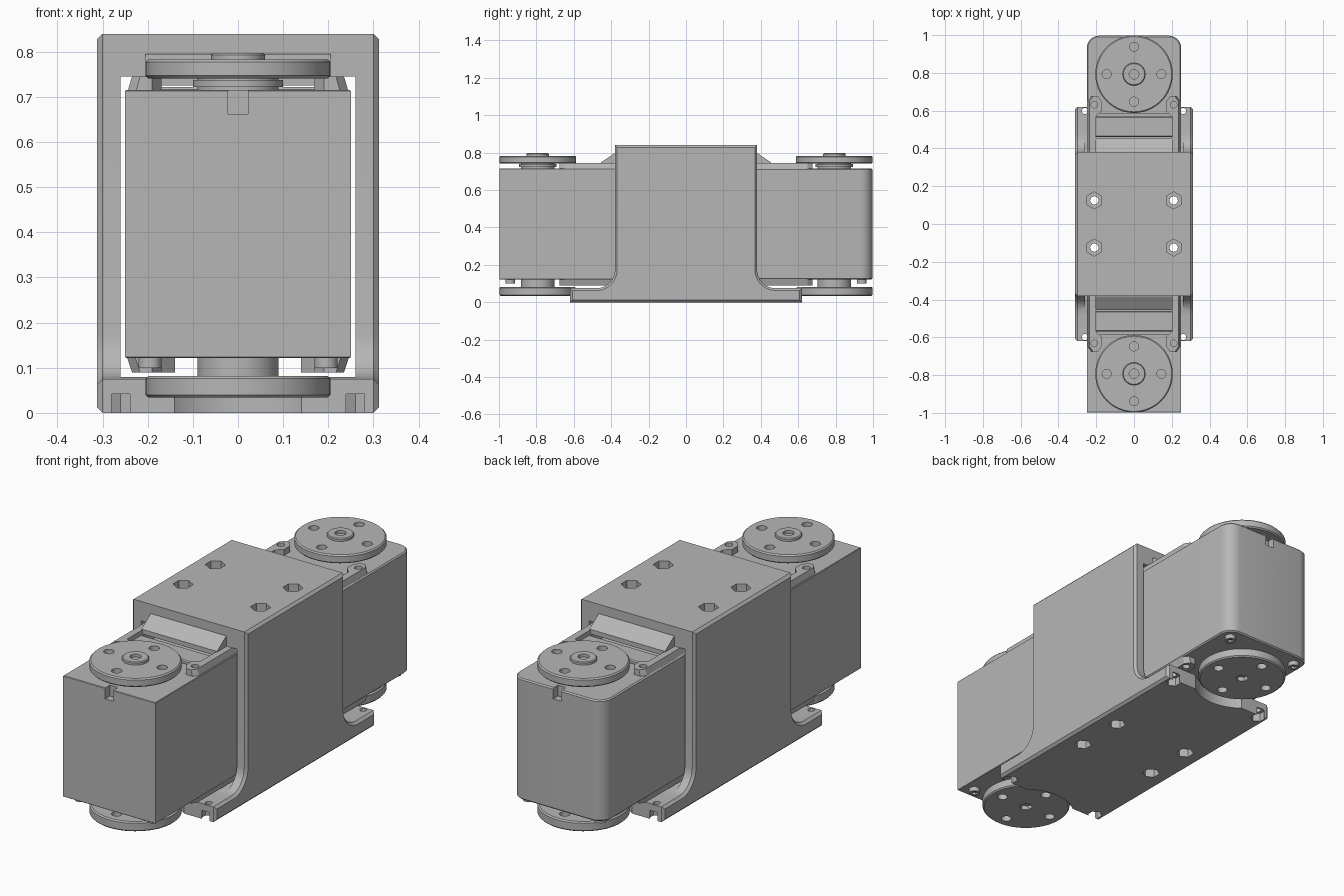
import bpy, bmesh, math
from mathutils import Matrix, Vector

cube = bpy.data.objects.get("Cube")
if cube:
    bpy.data.objects.remove(cube, do_unlink=True)

mat = bpy.data.materials.new("plain_grey")
mat.use_nodes = True
GREY = (0.47, 0.47, 0.47, 1)
mat.diffuse_color = GREY
mat.node_tree.nodes["Principled BSDF"].inputs["Base Color"].default_value = GREY


def finish(name, bm):
    """Turn a bmesh into a grey object with sharp edges kept."""
    bmesh.ops.recalc_face_normals(bm, faces=bm.faces)
    mesh = bpy.data.meshes.new(name)
    bm.to_mesh(mesh)
    bm.free()
    mesh.materials.append(mat)
    ob = bpy.data.objects.new(name, mesh)
    bpy.context.collection.objects.link(ob)
    return ob


def bevel(bm, edges, width, segments=1):
    bmesh.ops.bevel(bm, geom=list(edges), offset=width, segments=segments,
                    profile=0.5, affect='EDGES', clamp_overlap=True)


def box(name, x0, x1, y0, y1, z0, z1, width=0.0):
    bm = bmesh.new()
    bmesh.ops.create_cube(bm, size=1)
    for v in bm.verts:
        v.co = Vector(((x0 + x1) / 2 + v.co.x * (x1 - x0),
                       (y0 + y1) / 2 + v.co.y * (y1 - y0),
                       (z0 + z1) / 2 + v.co.z * (z1 - z0)))
    if width:
        bevel(bm, bm.edges, width)
    return finish(name, bm)


def cylinder(name, x, y, z0, z1, r, sides=48, width=0.0):
    bm = bmesh.new()
    bmesh.ops.create_cone(bm, cap_ends=True, segments=sides, radius1=r, radius2=r, depth=z1 - z0,
                          matrix=Matrix.Translation((x, y, (z0 + z1) / 2)))
    if width:
        bevel(bm, [e for e in bm.edges if abs(e.verts[0].co.z - e.verts[1].co.z) < 1e-5], width)
    return finish(name, bm)


def prism_x(name, profile, half, width=0.0):
    """Extrude a (y, z) profile symmetrically across x."""
    bm = bmesh.new()
    face = bm.faces.new([bm.verts.new((-half, y, z)) for y, z in profile])
    res = bmesh.ops.extrude_face_region(bm, geom=[face])
    for v in res["geom"]:
        if isinstance(v, bmesh.types.BMVert):
            v.co.x = half
    if width:
        bevel(bm, [e for e in bm.edges if len(e.link_faces) == 2
                   and e.calc_face_angle(0) > 0.3], width)
    return finish(name, bm)


def combine(ob, other, operation='DIFFERENCE'):
    """Apply a boolean and remove the helper."""
    mod = ob.modifiers.new("combine", 'BOOLEAN')
    mod.operation, mod.solver, mod.object = operation, 'EXACT', other
    bpy.context.view_layer.update()
    mesh = bpy.data.meshes.new_from_object(ob.evaluated_get(bpy.context.evaluated_depsgraph_get()))
    ob.modifiers.clear()
    ob.data = mesh
    bpy.data.objects.remove(other, do_unlink=True)


# Bracket: flared side outline, hollowed front to back
half_outline = [(0.62, 0), (0.62, 0.075), (0.48, 0.075)]
for i in range(1, 9):
    a = math.radians(90 * i / 8)
    half_outline.append((0.48 - 0.1 * math.sin(a), 0.175 - 0.1 * math.cos(a)))
half_outline.append((0.38, 0.84))
outline = half_outline + [(-y, z) for y, z in reversed(half_outline)]
bracket = prism_x("bracket", outline, 0.312, 0.012)
combine(bracket, box("cutter", -0.26, 0.26, -1, 1, 0.08, 0.745))
for s in (-1, 1):
    # Round clearance for the lower horn, and open nut pockets in the prongs
    combine(bracket, cylinder("cutter", 0, s * 0.795, -0.1, 0.2, 0.225))
    for x in (-0.26, 0.26):
        combine(bracket, cylinder("cutter", x, s * 0.598, -0.1, 0.042, 0.034, 6))
        combine(bracket, cylinder("cutter", x, s * 0.598, -0.1, 0.2, 0.016, 16))
    # Hexagonal screw pockets above and below
    for x in (-0.21, 0.21):
        y = s * 0.125
        combine(bracket, cylinder("cutter", x, y, 0.785, 0.9, 0.045, 6))
        combine(bracket, cylinder("cutter", x, y, -0.1, 0.045, 0.04, 6))
        combine(bracket, cylinder("cutter", x, y, 0.7, 0.9, 0.022, 16))
        combine(bracket, cylinder("cutter", x, y, -0.1, 0.2, 0.022, 16))


def horn(name, y, z0, z1):
    """Drilled disc with four screw holes."""
    disc = cylinder(name, 0, y, z0, z1, 0.205, 64, 0.006)
    for i in range(4):
        a = i * math.pi / 2
        combine(disc, cylinder("cutter", 0.145 * math.cos(a), y + 0.145 * math.sin(a),
                               z0 - 0.1, z1 + 0.1, 0.024, 16))
    return disc


def motor(s, label):
    # Main case with rounded outer corners
    y_out, y_in = s * 0.997, s * 0.18
    bm = bmesh.new()
    bmesh.ops.create_cube(bm, size=1)
    for v in bm.verts:
        v.co = Vector((v.co.x * 0.5, y_out if v.co.y > 0 else y_in, 0.715 if v.co.z > 0 else 0.122))
    corners = [e for e in bm.edges if abs(e.verts[0].co.z - e.verts[1].co.z) > 0.1
               and abs(e.verts[0].co.y) > 0.9]
    bevel(bm, corners, 0.065, 6)
    bevel(bm, [e for e in bm.edges if abs(e.verts[0].co.z - e.verts[1].co.z) < 1e-4], 0.006)
    case = finish(label + "_motor_case", bm)
    lo, hi = sorted((s * 0.17, s * 0.585))
    combine(case, box("cutter", -0.2, 0.2, lo, hi, 0.67, 0.9))
    lo, hi = sorted((s * 0.96, s * 1.1))
    combine(case, box("cutter", -0.022, 0.022, lo, hi, 0.662, 0.9))

    # Raised side rails with screw bosses, top and bottom
    for x in (-1, 1):
        for part, z0, z1, inner in (("upper", 0.70, 0.745, 0.2), ("lower", 0.09, 0.13, 0.14)):
            bm = bmesh.new()
            pts = [(0.248, 0.18), (0.248, 0.65), (0.23, 0.675), (0.19, 0.675),
                   (0.17, 0.645), (0.17, 0.6), (inner, 0.57), (inner, 0.18)]
            face = bm.faces.new([bm.verts.new((x * px, s * py, z0)) for px, py in pts])
            res = bmesh.ops.extrude_face_region(bm, geom=[face])
            for v in res["geom"]:
                if isinstance(v, bmesh.types.BMVert):
                    v.co.z = z1
            for v in bm.verts:      # slope the outside of the rail
                outer = z1 if part == "upper" else z0
                if abs(v.co.z - outer) < 1e-4 and abs(v.co.x) > 0.22:
                    v.co.x -= x * 0.013
            side = "left" if x > 0 else "right"
            rail = finish(f"{label}_{part}_{side}_rail", bm)
            zc = 0.745 if part == "upper" else 0.09
            combine(rail, cylinder("cutter", x * 0.21, s * 0.632, zc - 0.025, zc + 0.025, 0.018, 12))
        # Screw head under the outer corner
        screw = cylinder(f"{label}_corner_screw_{'left' if x > 0 else 'right'}",
                         x * 0.195, s * 0.94, 0.1, 0.13, 0.026, 16)
        combine(screw, cylinder("cutter", x * 0.195, s * 0.94, 0, 0.112, 0.014, 6))

    # Cable socket and the sloped cover beside the bracket
    lo, hi = sorted((s * 0.46, s * 0.57))
    box(label + "_cable_socket", -0.205, 0.205, lo, hi, 0.66, 0.722, 0.005)
    prism_x(label + "_sloped_cover", [(s * 0.37, 0.795), (s * 0.385, 0.795), (s * 0.455, 0.748),
                                      (s * 0.455, 0.725), (s * 0.37, 0.725)], 0.205)

    # Upper horn with stepped hub and drilled cap
    y = s * 0.793
    cylinder(label + "_upper_hub", 0, y, 0.70, 0.745, 0.09)
    cylinder(label + "_upper_collar", 0, y, 0.722, 0.738, 0.1)
    horn(label + "_upper_horn", y, 0.741, 0.783)
    cap = cylinder(label + "_upper_cap", 0, y, 0.775, 0.797, 0.06, 32, 0.004)
    combine(cap, cylinder("cutter", 0, y, 0.78, 0.9, 0.026, 12))

    # Lower horn and hub
    cylinder(label + "_lower_hub", 0, y, 0.08, 0.13, 0.09)
    disc = horn(label + "_lower_horn", y, 0.034, 0.082)
    combine(disc, cylinder("cutter", 0, y, 0, 0.055, 0.03, 6))


motor(-1, "front")
motor(1, "back")

# Smooth round surfaces, keep corners crisp
for ob in bpy.context.collection.objects:
    if ob.type == 'MESH' and mat.name in ob.data.materials:
        ob.data.shade_smooth()
        ob.data.set_sharp_from_angle(angle=math.radians(25))
